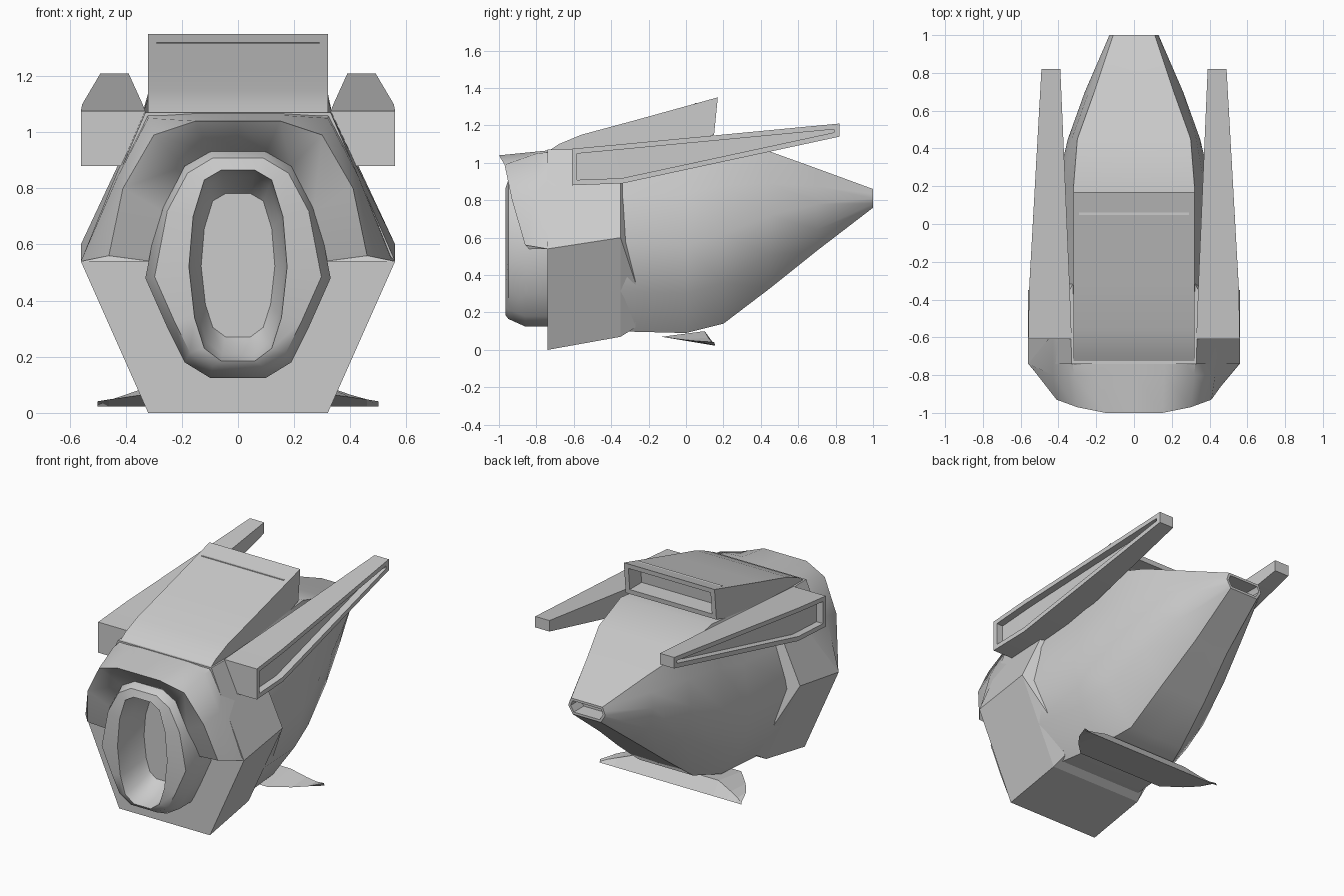
import bpy
import bmesh
from math import radians
from mathutils import Vector

old_cube = bpy.data.objects.get("Cube")
if old_cube:
    bpy.data.objects.remove(old_cube, do_unlink=True)

# Single hull colour
hull_grey = bpy.data.materials.new("hull_grey")
hull_grey.use_nodes = True
hull_colour = (0.6, 0.6, 0.6, 1)
hull_grey.diffuse_color = hull_colour
hull_grey.node_tree.nodes["Principled BSDF"].inputs["Base Color"].default_value = hull_colour


def finish(name, mesh_data, smooth_angle=None):
    """Turn a bmesh into a named object with consistent normals and shading."""
    bmesh.ops.recalc_face_normals(mesh_data, faces=mesh_data.faces)
    mesh = bpy.data.meshes.new(name)
    mesh_data.to_mesh(mesh)
    mesh_data.free()
    part = bpy.data.objects.new(name, mesh)
    bpy.context.collection.objects.link(part)
    mesh.materials.append(hull_grey)
    if smooth_angle:
        bpy.ops.object.select_all(action="DESELECT")
        part.select_set(True)
        bpy.context.view_layer.objects.active = part
        bpy.ops.object.shade_smooth_by_angle(angle=radians(smooth_angle))
    return part


def mirrored_loop(half):
    """Complete a half outline, given from the top round to the bottom."""
    other_half = [(-x, y, z) for x, y, z in reversed(half) if x > 0]
    return list(half) + other_half


def loft(loops, closed=True, cap_first=True, cap_last=True):
    mesh_data = bmesh.new()
    rings = [[mesh_data.verts.new(point) for point in loop] for loop in loops]
    for ring, following in zip(rings, rings[1:]):
        count = len(ring)
        for i in range(count if closed else count - 1):
            j = (i + 1) % count
            mesh_data.faces.new((ring[i], ring[j], following[j], following[i]))
    if cap_first:
        mesh_data.faces.new(rings[0])
    if cap_last:
        mesh_data.faces.new(rings[-1])
    return mesh_data


def recess(mesh_data, direction, border, depth):
    """Sink a framed pocket into the faces that look along a direction."""
    bmesh.ops.recalc_face_normals(mesh_data, faces=mesh_data.faces)
    chosen = [f for f in mesh_data.faces if f.normal.dot(Vector(direction)) > 0.9]
    bmesh.ops.inset_region(mesh_data, faces=chosen, thickness=border, use_even_offset=True)
    walls = bmesh.ops.extrude_face_region(mesh_data, geom=chosen)["geom"]
    moved = [v for v in walls if isinstance(v, bmesh.types.BMVert)]
    bmesh.ops.translate(mesh_data, verts=moved, vec=Vector(direction) * -depth)
    bmesh.ops.delete(mesh_data, geom=chosen, context="FACES")


# Tapering body with a slot-shaped tail outlet
def body_section(y, top, top_width, middle, width, bottom, bottom_width):
    shoulder = (top_width * 0.4 + width * 0.6, y, (top + middle) / 2)
    belly = (width * 0.87, y, middle * 0.45 + bottom * 0.55)
    return mirrored_loop([
        (0, y, top), (top_width, y, top), shoulder, (width, y, middle),
        belly, (bottom_width, y, bottom), (0, y, bottom)])


body_stations = [
    (-0.4, 1.07, 0.32, 0.58, 0.5, 0.1, 0.3),
    (0, 1.12, 0.32, 0.56, 0.46, 0.09, 0.25),
    (0.2, 1.14, 0.32, 0.62, 0.41, 0.14, 0.19),
    (0.45, 1.06, 0.3, 0.72, 0.35, 0.33, 0.16),
    (0.7, 0.97, 0.21, 0.78, 0.26, 0.53, 0.12),
    (1, 0.86, 0.11, 0.81, 0.13, 0.76, 0.1)]
body = loft([body_section(*station) for station in body_stations])
recess(body, (0, 1, 0), 0.015, 0.1)
finish("body", body, 40)


# Hexagonal front block with a chamfered rear
def block_section(y, bottom, bottom_width, middle, width, top_width):
    return mirrored_loop([(top_width, y, 1.07), (width, y, middle), (bottom_width, y, bottom)])


finish("front_block", loft([
    block_section(-0.74, 0, 0.32, 0.54, 0.56, 0.33),
    block_section(-0.35, 0.07, 0.32, 0.6, 0.56, 0.34),
    block_section(-0.27, 0.12, 0.3, 0.36, 0.44, 0.3)]))

# Overhanging cowl, lofted from its rear line to the lip and in to the intake
cowl_rear = [(0, -0.6, 1.08), (0.17, -0.6, 1.08), (0.33, -0.6, 1.07),
             (0.43, -0.58, 0.86), (0.56, -0.74, 0.54)]
cowl_crown = [(0, -0.8, 1.06), (0.16, -0.8, 1.06), (0.32, -0.8, 1.05),
              (0.43, -0.8, 0.84), (0.55, -0.75, 0.54)]
cowl_lip = [(0, -1, 1.04), (0.15, -1, 1.04), (0.3, -0.97, 0.99),
            (0.41, -0.93, 0.8), (0.46, -0.86, 0.56)]
cowl_inner = [(0, -0.9, 0.93), (0.1, -0.9, 0.93), (0.19, -0.9, 0.88),
              (0.27, -0.9, 0.72), (0.31, -0.84, 0.54)]
cowl_root = [(0, -0.73, 0.9), (0.1, -0.73, 0.9), (0.18, -0.73, 0.85),
             (0.26, -0.73, 0.7), (0.31, -0.73, 0.47)]


def open_arch(half):
    return [(-x, y, z) for x, y, z in reversed(half[1:])] + half


cowl = loft([open_arch(line) for line in
             (cowl_rear, cowl_crown, cowl_lip, cowl_inner, cowl_root)],
            closed=False, cap_first=False, cap_last=False)
bmesh.ops.holes_fill(cowl, edges=[e for e in cowl.edges if e.is_boundary], sides=0)
finish("cowl", cowl, 50)

# Intake ring: outer tube, rounded lip and a hollow throat
outer_outline = [(0.1, 0.95), (0.2, 0.89), (0.28, 0.74), (0.33, 0.48),
                 (0.25, 0.3), (0.19, 0.18), (0.1, 0.125)]
throat_outline = [(0.06, 0.865), (0.12, 0.83), (0.16, 0.7), (0.175, 0.52),
                  (0.155, 0.34), (0.12, 0.23), (0.06, 0.185)]


def intake_loop(outline, y, scale=1):
    centre = 0.53
    return mirrored_loop([(x * scale, y, centre + (z - centre) * scale) for x, z in outline])


finish("intake_ring", loft([
    intake_loop(outer_outline, -0.7),
    intake_loop(outer_outline, -0.86),
    intake_loop(outer_outline, -0.95, 0.9),
    intake_loop(throat_outline, -0.965),
    intake_loop(throat_outline, -0.85, 0.93),
    intake_loop(throat_outline, -0.76, 0.75)], cap_first=False), 45)

# Dorsal scoop with a framed rear opening
scoop_profile = [(-0.77, 1.04), (-0.68, 1.1), (-0.56, 1.15), (-0.3, 1.22),
                 (0.17, 1.35), (0.15, 1.15), (-0.4, 1)]
scoop = loft([[(x, y, z) for y, z in scoop_profile] for x in (-0.32, 0.32)])
recess(scoop, (0, 1, 0), 0.03, 0.12)
finish("dorsal_scoop", scoop, 25)


# Side booms with a long slot in the outer face
def boom_section(side, y, inner, outer, bottom, top):
    return [(side * inner, y, bottom), (side * outer, y, bottom),
            (side * outer, y, top), (side * inner, y, top)]


for side, label in ((1, "left"), (-1, "right")):
    boom = loft([
        boom_section(side, -0.61, 0.33, 0.56, 0.88, 1.075),
        boom_section(side, -0.34, 0.34, 0.555, 0.89, 1.1),
        boom_section(side, 0.82, 0.39, 0.49, 1.14, 1.21)])
    recess(boom, (side, 0, 0), 0.028, 0.045)
    finish(label + "_boom", boom, 20)

# Thin belly fin running across under the body, with rounded tips
fin_stations = [(0.3, -0.13, 0.1), (0.4, -0.03, 0.065), (0.46, 0.05, 0.045), (0.5, 0.15, 0.028)]
fin_half = [(x, lead, top) for x, lead, top in fin_stations]
fin_loops = []
for x, lead, top in [(-x, lead, top) for x, lead, top in reversed(fin_half)] + fin_half:
    trail = 0.157
    fin_loops.append([(x, lead, top * 0.4 + 0.03), (x, trail, 0.022),
                      (x, trail * 0.8 + lead * 0.2, top)])
finish("belly_fin", loft(fin_loops))
